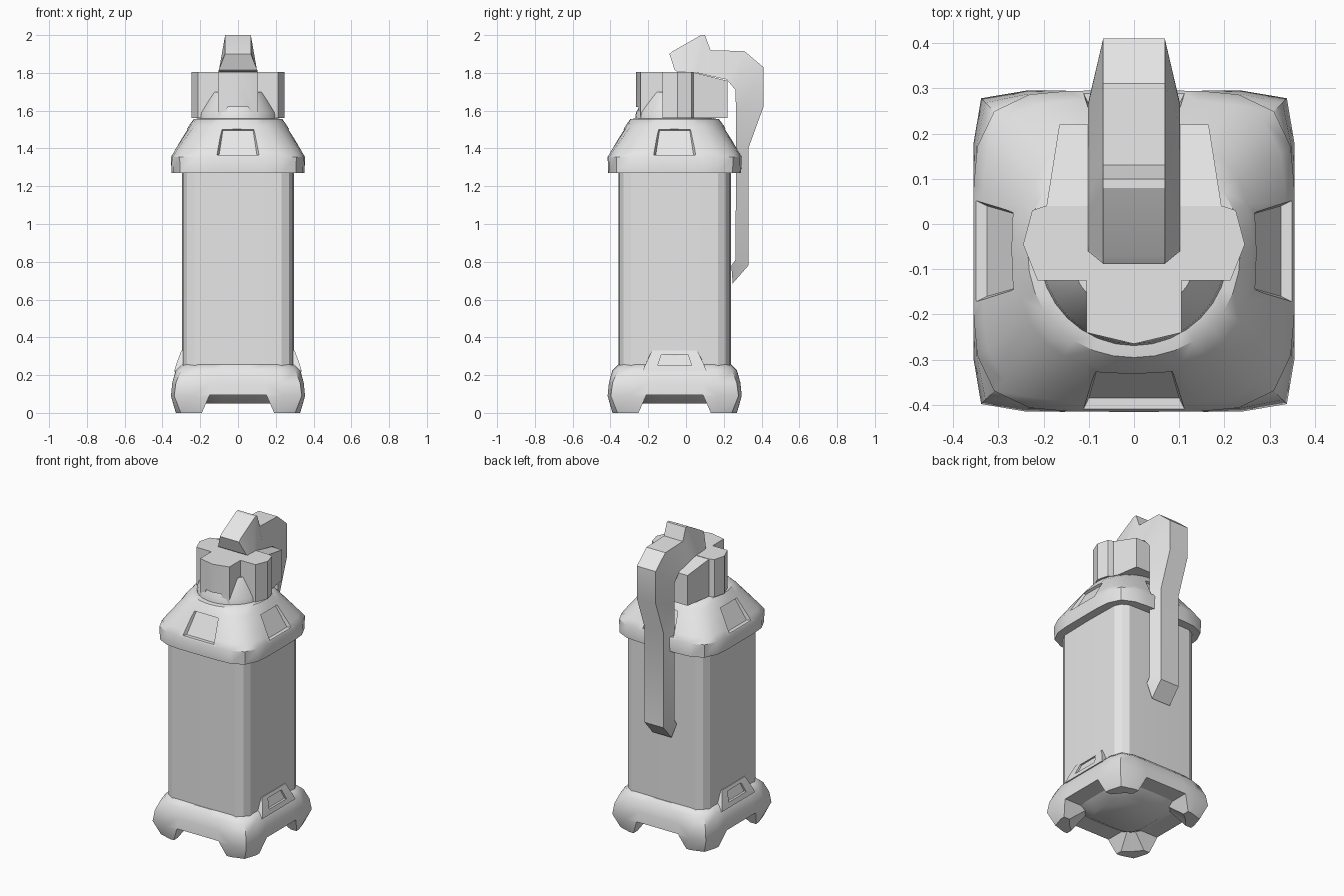
import bpy, bmesh, math
from mathutils import Vector

if "Cube" in bpy.data.objects:
    bpy.data.objects.remove(bpy.data.objects["Cube"])

CY = -0.06  # depth of the canister axis

metal = bpy.data.materials.new("light_grey")
metal.diffuse_color = (0.8, 0.8, 0.8, 1)
metal.use_nodes = True
metal.node_tree.nodes["Principled BSDF"].inputs["Base Color"].default_value = metal.diffuse_color


def finish(name, bm):
    bmesh.ops.recalc_face_normals(bm, faces=bm.faces)
    me = bpy.data.meshes.new(name)
    bm.to_mesh(me)
    bm.free()
    me.materials.append(metal)
    ob = bpy.data.objects.new(name, me)
    bpy.context.collection.objects.link(ob)
    return ob


def hull(name, pts):
    """Convex solid around the points."""
    bm = bmesh.new()
    for p in pts:
        bm.verts.new(p)
    res = bmesh.ops.convex_hull(bm, input=bm.verts)
    junk = [v for v in res["geom_interior"] if isinstance(v, bmesh.types.BMVert)]
    bmesh.ops.delete(bm, geom=junk, context='VERTS')
    bmesh.ops.dissolve_limit(bm, angle_limit=0.01, verts=bm.verts, edges=bm.edges)
    return finish(name, bm)


def loft(name, rings):
    """Closed solid through rings of equal point count."""
    bm = bmesh.new()
    vs = [[bm.verts.new(p) for p in r] for r in rings]
    n = len(vs[0])
    for a, b in zip(vs, vs[1:]):
        for i in range(n):
            j = (i + 1) % n
            bm.faces.new((a[i], a[j], b[j], b[i]))
    bm.faces.new(vs[0][::-1])
    bm.faces.new(vs[-1])
    return finish(name, bm)


def ring(half, z, power, n=32):
    """Rounded square; power 2 is a circle, higher is squarer."""
    out = []
    for i in range(n):
        a = 2 * math.pi * i / n
        c, s = math.cos(a), math.sin(a)
        r = half / (abs(c) ** power + abs(s) ** power) ** (1 / power)
        out.append((r * c, CY + r * s, z))
    return out


def around(k, pts):
    """Turn points given as (out, sideways, z) to side k of the canister."""
    c, s = [(1, 0), (0, 1), (-1, 0), (0, -1)][k]
    return [(c * o - s * w, CY + s * o + c * w, z) for o, w, z in pts]


def cut(ob, cutter):
    cutter.hide_render = True
    m = ob.modifiers.new("cut", 'BOOLEAN')
    m.operation, m.solver, m.object = 'DIFFERENCE', 'EXACT', cutter
    bpy.context.view_layer.objects.active = ob
    bpy.ops.object.modifier_apply(modifier=m.name)
    bpy.data.objects.remove(cutter)


def smooth(ob, deg=35):
    bpy.ops.object.select_all(action='DESELECT')
    ob.select_set(True)
    bpy.context.view_layer.objects.active = ob
    bpy.ops.object.shade_smooth_by_angle(angle=math.radians(deg))


# Body: square tube with double-chamfered corners
corner = [(0.297, 0), (0.292, 0.23), (0.27, 0.27), (0.23, 0.292)]
rings = []
for z in (0.2, 1.3):
    rings.append([p for k in range(4) for p in around(k, [(o, w, z) for o, w in corner])])
body = loft("body", rings)
smooth(body, 20)

# Base with four feet
base = loft("base", [ring(0.33, 0, 8), ring(0.355, 0.09, 14), ring(0.348, 0.16, 12),
                     ring(0.33, 0.225, 8), ring(0.30, 0.255, 7), ring(0.27, 0.26, 7)])
for k in (0, 1):
    cut(base, hull("notch_cutter", around(k, [(o, s * w, z) for o in (-0.5, 0.5) for s in (-1, 1)
                                              for w, z in ((0.20, -0.02), (0.15, 0.095))])))
cut(base, hull("hollow_cutter", ring(0.37, -0.02, 2) + ring(0.23, 0.095, 2)))
smooth(base)
underside = loft("underside", [ring(0.17, 0.05, 4), ring(0.25, 0.10, 4)])
smooth(underside)

# Raised tabs on both sides of the base, each with a sunken panel
for k, side in ((0, "right"), (2, "left")):
    tab = hull("base_tab_" + side, around(k, [(o, s * w, z) for s in (-1, 1) for o, w, z in
               ((0.25, 0.17, 0.2), (0.338, 0.17, 0.22), (0.328, 0.155, 0.255),
                (0.25, 0.155, 0.255), (0.30, 0.12, 0.33), (0.25, 0.12, 0.335))]))
    cut(tab, hull("panel_cutter", around(k, [(o, s * w, z) for s in (-1, 1) for o, w, z in
        ((0.315, 0.09, 0.25), (0.295, 0.07, 0.31), (0.4, 0.09, 0.25), (0.4, 0.07, 0.31))])))
    smooth(tab)

# Shoulder collar, rounded square at the bottom and round at the top
collar = loft("collar", [ring(0.352, 1.27, 5), ring(0.355, 1.355, 5), ring(0.335, 1.39, 4.5),
                         ring(0.26, 1.52, 2.6), ring(0.235, 1.555, 2.1), ring(0.2, 1.56, 2)])
for k in range(4):
    cut(collar, hull("recess_cutter", around(k, [(o, s * w, z) for s in (-1, 1) for o, w, z in
        ((0.325, 0.10, 1.365), (0.255, 0.08, 1.495), (0.45, 0.16, 1.365), (0.38, 0.13, 1.55))])))
smooth(collar)


def prism(name, outline, z0, z1, taper=0.0):
    """Mirrored convex block; the top drops toward the back by taper."""
    y0 = min(y for x, y in outline)
    pts = []
    for x, y in outline:
        for s in (-1, 1):
            pts += [(s * x, y, z0), (s * x, y, z1 - taper * (y - y0))]
    return hull(name, pts)


# Cap: round core, side lobes, front lug and rear block
core = loft("cap_core", [ring(0.21, 1.55, 2), ring(0.205, 1.59, 2), ring(0.14, 1.70, 2)])
smooth(core)
lobes = prism("cap_lobes", [(0.213, -0.125), (0.245, -0.045), (0.225, 0.03), (0.195, 0.04)],
              1.56, 1.805)
lug = prism("cap_front_lug", [(0.105, -0.11), (0.105, -0.24), (0, -0.265)], 1.56, 1.805)
cut(lug, hull("lug_cutter", [(s * x, y, z) for s in (-1, 1) for x, y, z in
    ((0.075, -0.23, 1.55), (0.055, -0.24, 1.62), (0.075, -0.35, 1.55), (0.055, -0.35, 1.62))]))
rear = prism("cap_rear_block", [(0.195, 0.03), (0.165, 0.115), (0.165, 0.22)], 1.56, 1.805, 0.25)
for ob in (lobes, lug, rear):
    smooth(ob, 30)

# Safety lever: wedge section swept down the back, (outer y, z, inner y, z)
path = [(-0.088, 1.90, -0.06, 1.815), (-0.07, 1.915, -0.05, 1.808), (0.08, 2.0, 0.02, 1.805),
        (0.10, 2.0, 0.06, 1.80), (0.13, 1.92, 0.12, 1.785), (0.31, 1.915, 0.215, 1.765),
        (0.41, 1.83, 0.262, 1.71), (0.41, 1.62, 0.265, 1.57), (0.33, 1.40, 0.265, 1.38),
        (0.33, 0.78, 0.262, 0.81), (0.247, 0.685, 0.24, 0.78)]
lever = loft("lever", [[(-0.068, oy, oz), (0.068, oy, oz), (0.102, iy, iz), (-0.102, iy, iz)]
                       for oy, oz, iy, iz in path])
smooth(lever, 25)
